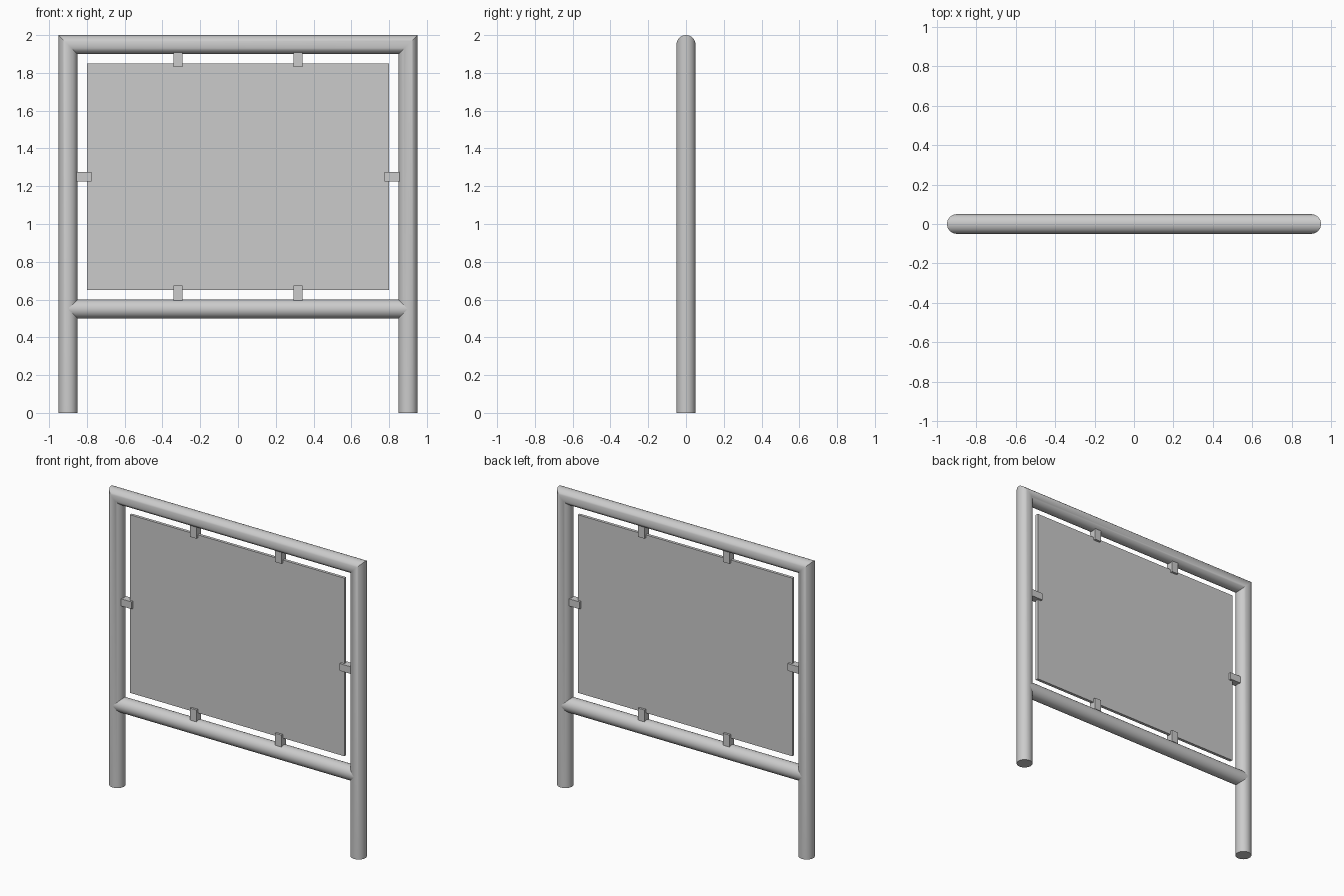
import bpy, bmesh, math

if "Cube" in bpy.data.objects:
    bpy.data.objects.remove(bpy.data.objects["Cube"])

R = 0.05          # tube radius
PX = 0.90         # post axis
TOP = 1.95        # top rail axis
LOW = 0.55        # lower rail axis
SIDES = 32


def tube(name, stations):
    """Skin circular rings; each station maps (outward, depth) to a point."""
    bm = bmesh.new()
    rings = []
    for place in stations:
        ring = []
        for i in range(SIDES):
            a = 2 * math.pi * i / SIDES
            ring.append(bm.verts.new(place(R * math.cos(a), R * math.sin(a))))
        rings.append(ring)
    for a, b in zip(rings, rings[1:]):
        for i in range(SIDES):
            j = (i + 1) % SIDES
            bm.faces.new((a[i], a[j], b[j], b[i]))
    bm.faces.new(rings[0])
    bm.faces.new(rings[-1])
    bmesh.ops.recalc_face_normals(bm, faces=bm.faces)
    me = bpy.data.meshes.new(name)
    bm.to_mesh(me)
    bm.free()
    ob = bpy.data.objects.new(name, me)
    bpy.context.collection.objects.link(ob)
    bpy.ops.object.select_all(action='DESELECT')
    ob.select_set(True)
    bpy.context.view_layer.objects.active = ob
    bpy.ops.object.shade_smooth_by_angle(angle=math.radians(30))
    return ob


def box(name, center, size):
    bpy.ops.mesh.primitive_cube_add(size=1, location=center)
    ob = bpy.context.object
    ob.name = name
    ob.scale = size
    bpy.ops.object.transform_apply(location=False, rotation=False, scale=True)
    return ob


# posts and top rail: one tube with mitred corners
tube("post_frame", [
    lambda u, v: (-PX - u, v, 0),
    lambda u, v: (-PX - u, v, TOP + u),
    lambda u, v: (PX + u, v, TOP + u),
    lambda u, v: (PX + u, v, 0),
])

# lower rail, ending inside the posts
tube("lower_rail", [
    lambda u, v: (-PX, v, LOW + u),
    lambda u, v: (PX, v, LOW + u),
])

# sign panel
box("panel", (0, 0, 1.25), (1.6, 0.02, 1.2))

# clips holding the panel on all four sides
for s, side in ((-1, "left"), (1, "right")):
    box("top_clip_" + side, (s * 0.317, 0, 1.87), (0.048, 0.05, 0.08))
    box("bottom_clip_" + side, (s * 0.317, 0, 0.635), (0.048, 0.05, 0.08))
    box("side_clip_" + side, (s * 0.815, 0, 1.25), (0.08, 0.05, 0.048))
